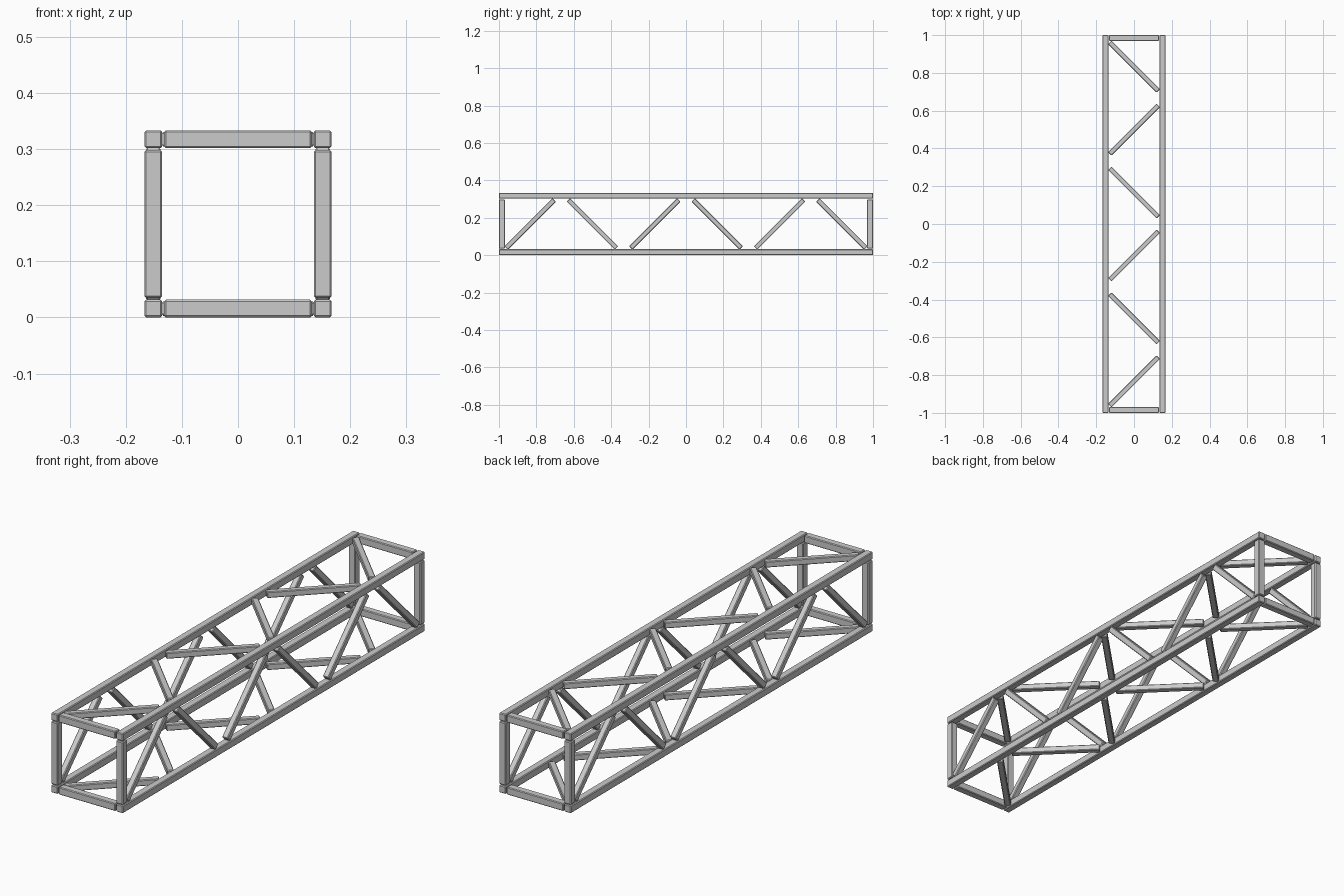
import bpy, bmesh
from math import pi

if "Cube" in bpy.data.objects:
    bpy.data.objects.remove(bpy.data.objects["Cube"])

H = 1 / 3            # overall width and height
T = 0.0315           # chord thickness
D = 0.026            # diagonal brace thickness
A = H / 2 - T / 2    # chord axis offset from the truss centre
CZ = H / 2           # centre height


def bar(name, size, loc, rot=(0, 0, 0), chamfer=0.003):
    """Square bar with chamfered edges."""
    bm = bmesh.new()
    bmesh.ops.create_cube(bm, size=1)
    bmesh.ops.scale(bm, vec=size, verts=bm.verts)
    bmesh.ops.bevel(bm, geom=bm.edges[:], offset=chamfer, segments=1,
                    affect='EDGES', clamp_overlap=True)
    me = bpy.data.meshes.new(name)
    bm.to_mesh(me)
    bm.free()
    ob = bpy.data.objects.new(name, me)
    ob.location = loc
    ob.rotation_euler = rot
    bpy.context.collection.objects.link(ob)
    return ob


# four long chords
for sx in (-1, 1):
    for sz in (-1, 1):
        bar("chord", (T, 2, T), (sx * A, 0, CZ + sz * A))

# square frames at both ends
L = 0.263
for sy in (-1, 1):
    y = sy * (1 - T / 2)
    for s in (-1, 1):
        bar("end_post", (T, T, L), (s * A, y, CZ))
        bar("end_crossbar", (L, T, T), (0, y, CZ + s * A))

# zigzag braces: one 45 degree bar per bay on each of the four faces
BL = 0.363
for i in range(6):
    y = -1 + (i + 0.5) * H
    turn = pi / 4 if i % 2 == 0 else -pi / 4
    for s in (-1, 1):
        bar("side_brace", (D, BL, D), (s * A, y, CZ), (turn, 0, 0))
        bar("flat_brace", (D, BL, D), (0, y, CZ + s * A), (0, 0, -turn))
